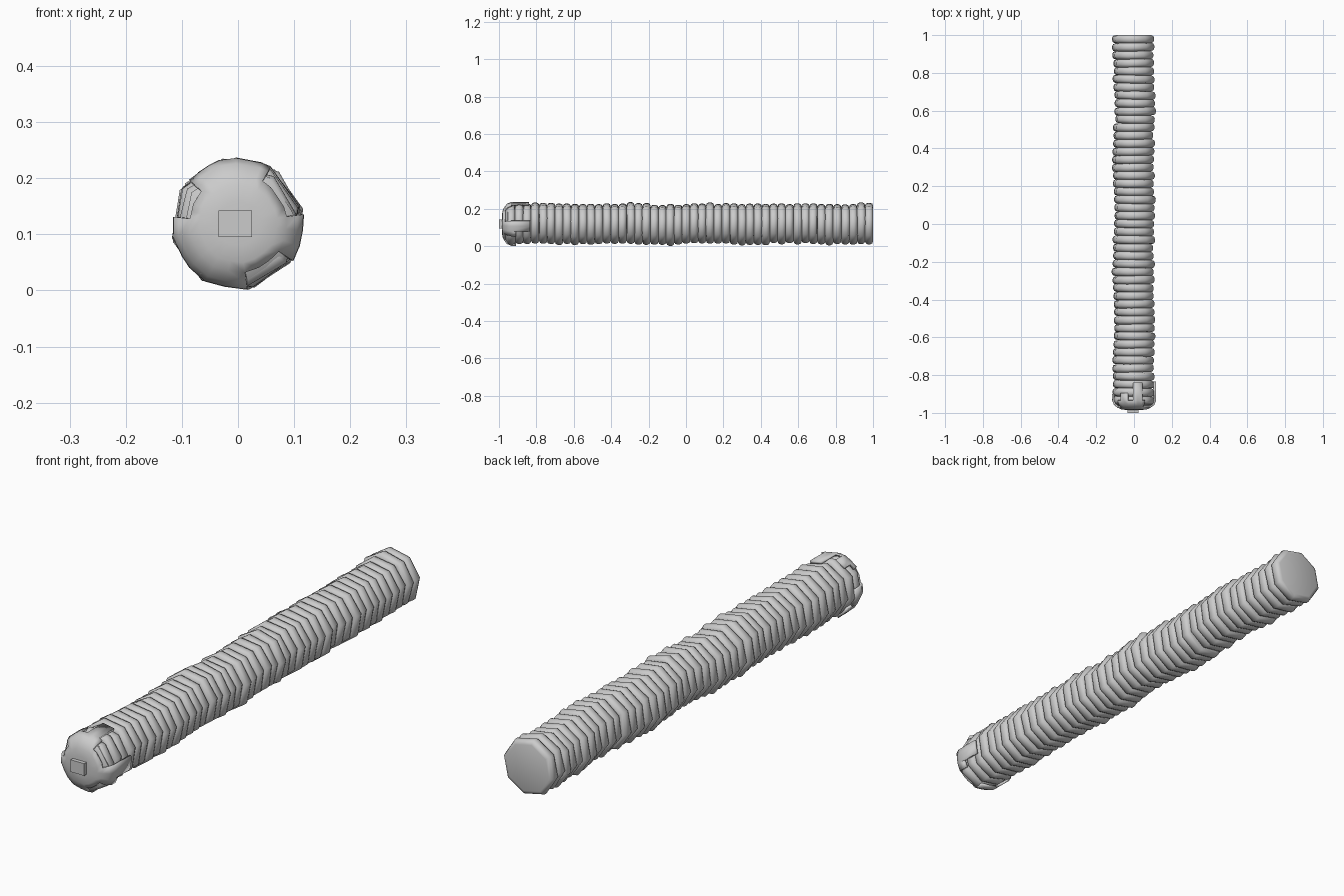
import bpy
import bmesh
import random
from math import sin, cos, radians, pi
from mathutils import Matrix, Vector

random.seed(4)
scene = bpy.context.scene
if "Cube" in bpy.data.objects:
    bpy.data.objects.remove(bpy.data.objects["Cube"], do_unlink=True)

grey = bpy.data.materials.new("light_grey")
grey.use_nodes = True
grey.diffuse_color = (0.6, 0.6, 0.6, 1)
grey.node_tree.nodes["Principled BSDF"].inputs["Base Color"].default_value = (0.6, 0.6, 0.6, 1)

CENTRE_Z = 0.119


def finish(name, bm, angle=50):
    """Turn a bmesh into a smooth-shaded object."""
    bmesh.ops.recalc_face_normals(bm, faces=bm.faces)
    mesh = bpy.data.meshes.new(name)
    bm.to_mesh(mesh)
    bm.free()
    mesh.materials.append(grey)
    obj = bpy.data.objects.new(name, mesh)
    scene.collection.objects.link(obj)
    bpy.ops.object.select_all(action="DESELECT")
    obj.select_set(True)
    bpy.context.view_layer.objects.active = obj
    bpy.ops.object.shade_smooth_by_angle(angle=radians(angle))
    return obj


def circle_point(angle, radius, y):
    return Vector((radius * cos(angle), y, radius * sin(angle)))


def bridge(bm, loop_a, loop_b):
    n = len(loop_a)
    for i in range(n):
        j = (i + 1) % n
        bm.faces.new((loop_a[i], loop_a[j], loop_b[j], loop_b[i]))


# Wound coils: uneven eight-sided rings with a rounded rim
COILS = 46
START, END = -0.955, 1.0
pitch = (END - START) / COILS
rim = [(-0.52, 0.094), (-0.4, 0.106), (-0.15, 0.111),
       (0.15, 0.111), (0.4, 0.106), (0.52, 0.094)]
bm = bmesh.new()
for c in range(COILS):
    last = c == COILS - 1
    y = START + (c + 0.5) * pitch
    dx = 0.004 * sin(y * 11 + 1) + random.uniform(-0.003, 0.003)
    dz = 0.003 * sin(y * 14) + random.uniform(-0.003, 0.003)
    size = random.uniform(0.97, 1.03)
    turn = radians(11 + random.uniform(-4, 4))
    tilt = 0 if last else random.uniform(-0.025, 0.025)
    place = Matrix.Translation((dx, y, CENTRE_Z + dz)) @ Matrix.Rotation(tilt, 4, "Z")
    loops = []
    for along, radius in rim:
        if last:
            along = min(along, 0.5)
        loops.append([bm.verts.new(place @ circle_point(turn + k * pi / 4, radius * size, along * pitch))
                      for k in range(8)])
    for a, b in zip(loops, loops[1:]):
        bridge(bm, a, b)
    bm.faces.new(loops[0])
    bm.faces.new(loops[-1])
finish("wound_coils", bm)

# End cap: a domed disc whose edge folds back into flaps
# Flaps: start angle, end angle, y where the flap stops
flaps = [(60, 68, -0.93), (68, 92, -0.84), (92, 106, -0.94), (106, 128, -0.895),
         (128, 138, -0.93), (-34, -20, -0.91), (-20, 8, -0.835),
         (-186, -150, -0.9), (-150, -120, -0.87), (-120, -82, -0.91)]
edges = {a % 360 for f in flaps for a in f[:2]}
angles = sorted(edges | {20, 35, 48, 80, 117, 156, 165, 192, 222, 258, 295, 310, 354})


def octagon(angle, radius):
    """Radius blended between a circle and the coils' octagon."""
    local = (angle - 11 + 22.5) % 45 - 22.5
    return radius * (0.965 + 0.035 * abs(cos(radians(local * 4))) * (1 if abs(local) < 22.5 else 0))


def cap_vert(bm, angle, radius, y):
    p = circle_point(radians(angle), octagon(angle, radius), y)
    return bm.verts.new(p + Vector((0, 0, CENTRE_Z)))


bm = bmesh.new()
dome = [[cap_vert(bm, a, r, y) for a in angles]
        for r, y in ((0.04, -0.985), (0.07, -0.981), (0.088, -0.973))]
bm.faces.new(dome[0])
for a, b in zip(dome, dome[1:]):
    bridge(bm, a, b)
shoulder = [cap_vert(bm, a, 0.108, -0.958) for a in angles]
corner = [cap_vert(bm, a, 0.118, -0.935) for a in angles]
for first, final, stop in flaps:
    tail = {}
    for i, a in enumerate(angles):
        j = (i + 1) % len(angles)
        if (a - first) % 360 < final - first:
            bm.faces.new((dome[-1][i], dome[-1][j], shoulder[j], shoulder[i]))
            bm.faces.new((shoulder[i], shoulder[j], corner[j], corner[i]))
            if stop > -0.93:
                for k in (i, j):
                    if k not in tail:
                        tail[k] = cap_vert(bm, angles[k], 0.119, stop)
                bm.faces.new((corner[i], corner[j], tail[j], tail[i]))
bmesh.ops.delete(bm, geom=[v for v in bm.verts if not v.link_faces], context="VERTS")
cap = finish("end_cap", bm)
thick = cap.modifiers.new("thickness", "SOLIDIFY")
thick.thickness = 0.01
thick.offset = -1

# Filler behind the cap, closing the openings between the flaps
bm = bmesh.new()
loops = [[bm.verts.new(circle_point(radians(11 + 45 * k), r, y) + Vector((0, 0, CENTRE_Z)))
          for k in range(8)] for r, y in ((0.08, -0.968), (0.1, -0.955), (0.1, -0.93))]
for a, b in zip(loops, loops[1:]):
    bridge(bm, a, b)
bm.faces.new(loops[0])
bm.faces.new(loops[-1])
finish("core_end", bm)

# Small block on the front of the cap
bm = bmesh.new()
bmesh.ops.create_cube(bm, size=1, matrix=Matrix.Translation((-0.005, -0.985, CENTRE_Z))
                      @ Matrix.Diagonal((0.06, 0.03, 0.048, 1)))
finish("front_block", bm, 30)
